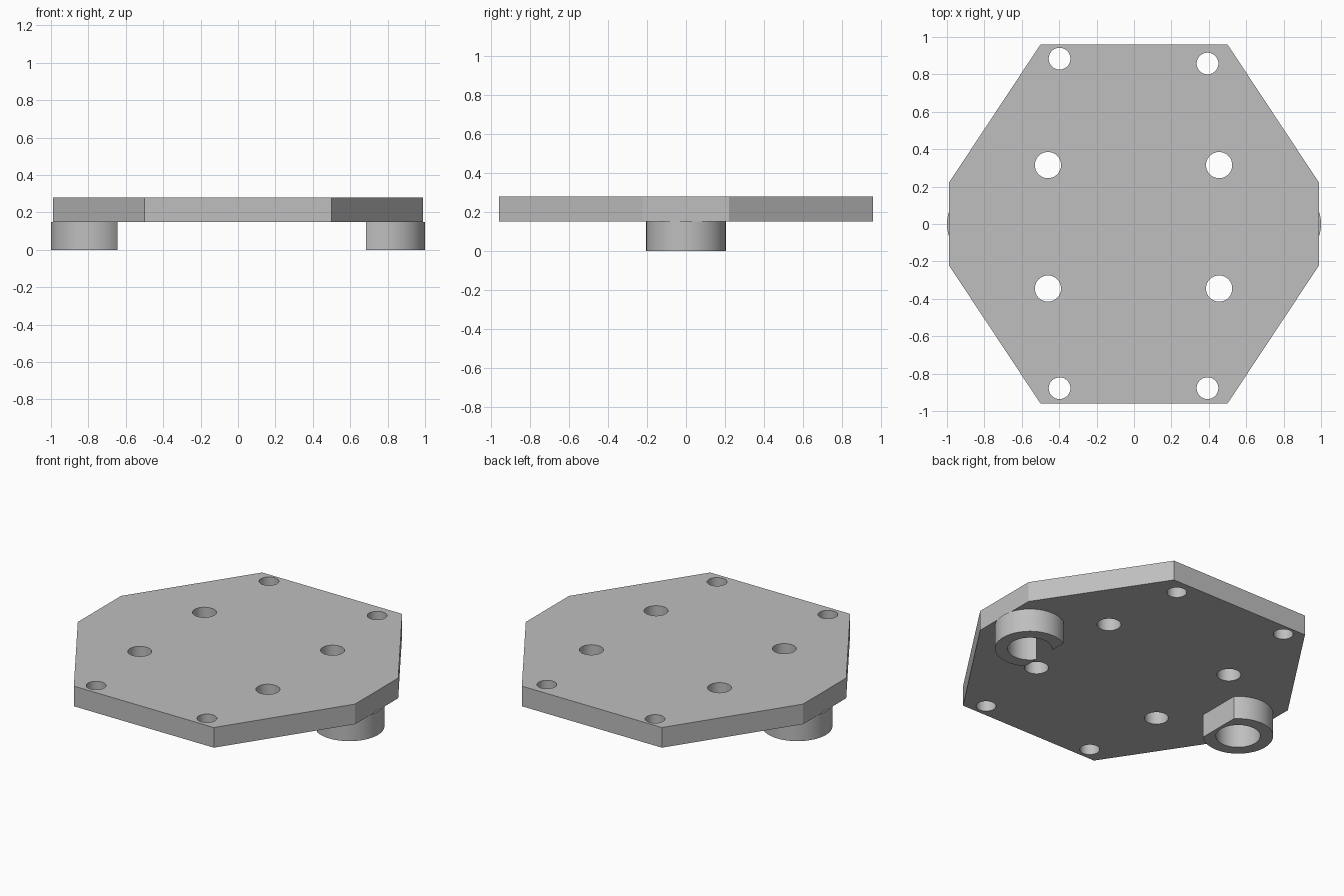
import bpy, bmesh
from math import cos, sin, acos, pi

cube = bpy.data.objects.get("Cube")
if cube:
    bpy.data.objects.remove(cube, do_unlink=True)

grey = bpy.data.materials.new("plain grey")
grey.use_nodes = True
tone = (0.52, 0.52, 0.52, 1)
grey.diffuse_color = tone
grey.node_tree.nodes["Principled BSDF"].inputs["Base Color"].default_value = tone


def arc(cx, cy, r, start=0, end=2 * pi, n=64):
    """Points along an arc; a full turn leaves out the repeated last point."""
    full = abs(end - start) > 2 * pi - 0.001
    steps = n if full else n - 1
    return [(cx + r * cos(start + (end - start) * i / steps),
             cy + r * sin(start + (end - start) * i / steps)) for i in range(n)]


def slab(name, loops, z0, z1):
    """Extrude flat closed outlines; inner outlines become holes."""
    curve = bpy.data.curves.new(name + " outline", "CURVE")
    curve.dimensions = "2D"
    curve.fill_mode = "BOTH"
    curve.extrude = (z1 - z0) / 2
    for points in loops:
        spline = curve.splines.new("POLY")
        spline.points.add(len(points) - 1)
        spline.use_cyclic_u = True
        for p, (x, y) in zip(spline.points, points):
            p.co = (x, y, 0, 1)
    temp = bpy.data.objects.new(name + " outline", curve)
    bpy.context.collection.objects.link(temp)
    bpy.context.view_layer.update()
    mesh = bpy.data.meshes.new_from_object(
        temp.evaluated_get(bpy.context.evaluated_depsgraph_get()))
    bpy.data.objects.remove(temp, do_unlink=True)

    bm = bmesh.new()
    bm.from_mesh(mesh)
    bmesh.ops.remove_doubles(bm, verts=bm.verts, dist=0.0001)
    bmesh.ops.translate(bm, verts=bm.verts, vec=(0, 0, (z0 + z1) / 2))
    bmesh.ops.recalc_face_normals(bm, faces=bm.faces)
    bm.to_mesh(mesh)
    bm.free()

    mesh.materials.clear()
    mesh.materials.append(grey)
    mesh.name = name
    obj = bpy.data.objects.new(name, mesh)
    bpy.context.collection.objects.link(obj)
    bpy.ops.object.select_all(action="DESELECT")
    obj.select_set(True)
    bpy.context.view_layer.objects.active = obj
    bpy.ops.object.shade_smooth_by_angle(angle=0.5)
    return obj


# Eight-sided plate with inner bolt holes and smaller edge holes
quarter = [(0.99, 0.22), (0.5, 0.96)]
half = quarter + [(-x, y) for x, y in reversed(quarter)]
outline = half + [(x, -y) for x, y in reversed(half)]
bolt_holes = [(-0.46, 0.315), (0.455, 0.315), (-0.46, -0.345), (0.455, -0.345)]
edge_holes = [(-0.398, 0.884), (0.393, 0.858), (-0.398, -0.878), (0.393, -0.878)]
holes = [arc(x, y, 0.07) for x, y in bolt_holes]
holes += [arc(x, y, 0.058) for x, y in edge_holes]
slab("plate", [outline] + holes, 0.15, 0.28)

# Hollow round feet, each with a flat on the inward side
centre, outer, bore = 0.795, 0.205, 0.13

# Right foot: the flat leaves the bore closed
cut = acos(0.15 / outer)
slab("right_foot", [arc(-centre, 0, outer, cut, 2 * pi - cut),
                    arc(-centre, 0, bore)], 0, 0.15)

# Left foot: the flat breaks into the bore, leaving a C shape
a, b = acos(0.11 / outer), acos(0.11 / bore)
slab("left_foot", [arc(centre, 0, outer, pi - a, a - pi)
                   + arc(centre, 0, bore, b - pi, pi - b)], 0, 0.15)
